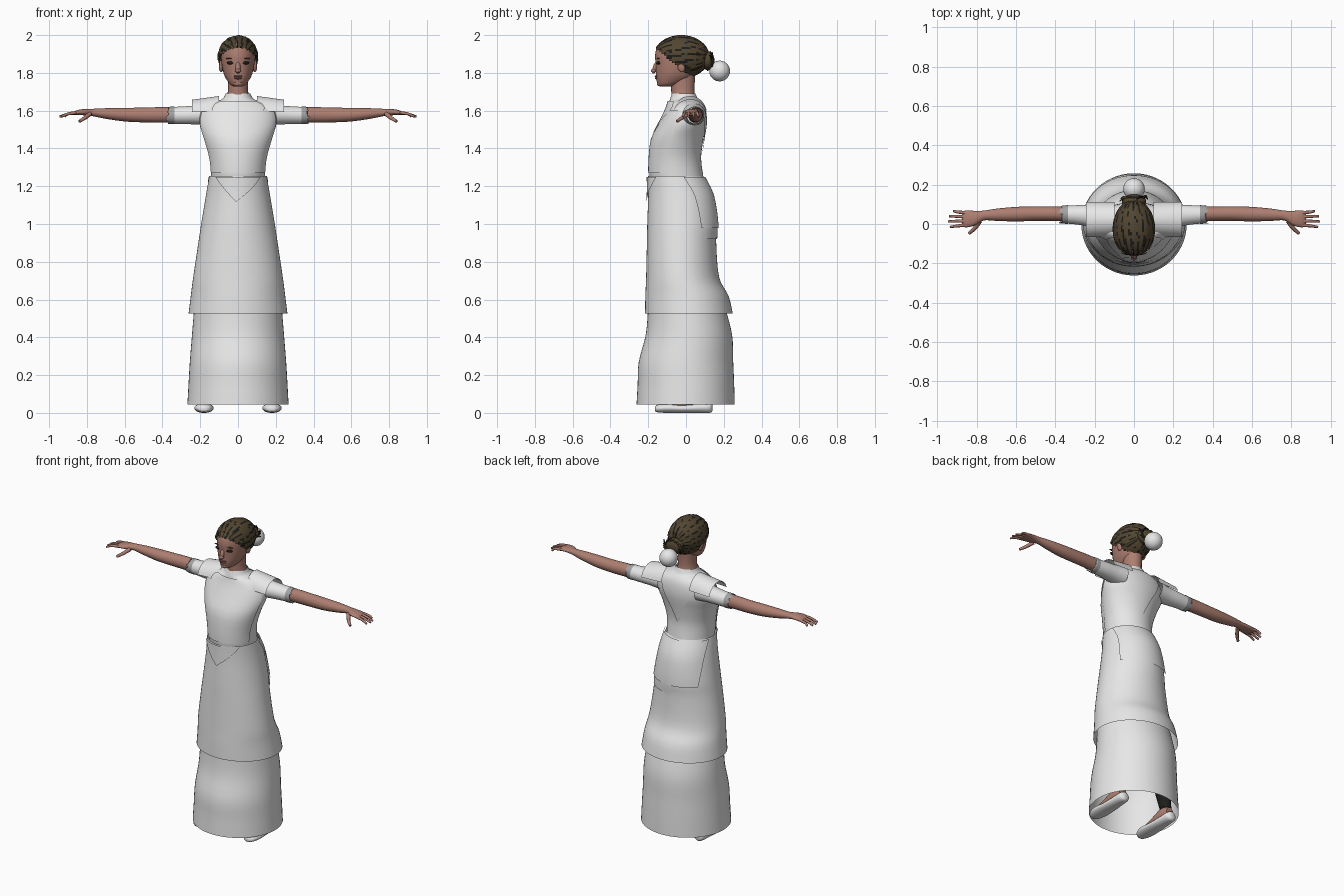
import bpy, bmesh, random
from math import sin, cos, pi, radians, atan2
from mathutils import Vector, Matrix

random.seed(4)
cube = bpy.data.objects.get("Cube")
if cube:
    bpy.data.objects.remove(cube, do_unlink=True)


def material(name, r, g, b):
    m = bpy.data.materials.new(name)
    m.use_nodes = True
    m.diffuse_color = (r, g, b, 1)
    node = m.node_tree.nodes["Principled BSDF"]
    node.inputs["Base Color"].default_value = (r, g, b, 1)
    node.inputs["Roughness"].default_value = 0.8
    return m


WHITE = material("white cloth", .8, .8, .8)
LACE = material("grey lace", .36, .36, .36)
SKIN = material("skin", .42, .21, .165)
LIP = material("lips", .26, .11, .095)
HAIR = material("brown hair", .085, .06, .03)
BLACK = material("black", .012, .012, .011)


def finish(name, bm, *mats, angle=45):
    bmesh.ops.recalc_face_normals(bm, faces=bm.faces)
    me = bpy.data.meshes.new(name)
    bm.to_mesh(me)
    bm.free()
    for m in mats:
        me.materials.append(m)
    ob = bpy.data.objects.new(name, me)
    bpy.context.collection.objects.link(ob)
    bpy.ops.object.select_all(action='DESELECT')
    ob.select_set(True)
    bpy.context.view_layer.objects.active = ob
    bpy.ops.object.shade_smooth_by_angle(angle=radians(angle))
    return ob


def dense(rings, steps=4):
    """Smooth curve through the rings."""
    out = []
    for i in range(len(rings) - 1):
        p0, p1, p2 = rings[max(i - 1, 0)], rings[i], rings[i + 1]
        p3 = rings[min(i + 2, len(rings) - 1)]
        for k in range(steps):
            u = k / steps
            out.append(tuple(b + .5 * u * (c - a + u * (2*a - 5*b + 4*c - d + u * (3*(b - c) + d - a)))
                             for a, b, c, d in zip(p0, p1, p2, p3)))
    return out + [rings[-1]]


def grid_bm(rows, closed=False, caps=False):
    bm = bmesh.new()
    vs = [[bm.verts.new(p) for p in row] for row in rows]
    n = len(vs[0])
    for a, b in zip(vs, vs[1:]):
        for j in range(n if closed else n - 1):
            k = (j + 1) % n
            bm.faces.new((a[j], a[k], b[k], b[j]))
    if caps:
        bm.faces.new(vs[0])
        bm.faces.new(vs[-1])
    return bm


def ring_point(ring, a, off=0, axis='z'):
    t, ca, cb, ra, rb = ring
    p, q = ca + (ra + off) * cos(a), cb + (rb + off) * sin(a)
    return {'z': (p, q, t), 'x': (t, p, q), 'y': (p, t, q)}[axis]


def loft(name, rings, mat, axis='z', n=40, caps=False):
    rows = [[ring_point(r, 2 * pi * j / n, 0, axis) for j in range(n)] for r in dense(rings)]
    return finish(name, grid_bm(rows, True, caps), mat)


def body(*rows):
    """Rows of height, half width, front and back."""
    return [(z, 0, (f + b) / 2, w, (b - f) / 2) for z, w, f, b in rows]


def panel(name, rings, rows, off, n=20):
    """Cloth layer over a loft; rows hold height, start and end angle."""
    line = sorted(dense(rings))
    pts = []
    for z, a0, a1 in dense(rows, 5):
        for lo, hi in zip(line, line[1:]):
            if lo[0] <= z <= hi[0]:
                break
        u = (z - lo[0]) / (hi[0] - lo[0])
        ring = [a + (b - a) * u for a, b in zip(lo, hi)]
        pts.append([ring_point(ring, radians(a0 + (a1 - a0) * j / n), off) for j in range(n + 1)])
    return finish(name, grid_bm(pts), WHITE)


def blob(name, centre, size, mat, turn=0):
    bm = bmesh.new()
    m = Matrix.Translation(centre) @ Matrix.Rotation(turn, 4, 'X') @ Matrix.Diagonal((*size, 1))
    bmesh.ops.create_uvsphere(bm, u_segments=24, v_segments=14, radius=1, matrix=m)
    return finish(name, bm, mat)


def tube(name, points, radius, mat, tip=.6):
    """Tapering round limb through points."""
    cu = bpy.data.curves.new(name, 'CURVE')
    cu.dimensions, cu.bevel_depth, cu.bevel_resolution = '3D', radius, 2
    cu.use_fill_caps = True
    sp = cu.splines.new('POLY')
    path = dense(points)
    sp.points.add(len(path) - 1)
    for i, (p, q) in enumerate(zip(sp.points, path)):
        p.co = (*q, 1)
        p.radius = 1 + (tip - 1) * i / (len(path) - 1)
    sp.use_smooth = True
    cu.materials.append(mat)
    ob = bpy.data.objects.new(name, cu)
    bpy.context.collection.objects.link(ob)


# Skirts
OVER = body((1.255, .152, -.2, .09), (1.15, .17, -.2, .14), (1, .195, -.205, .163), (.9, .21, -.207, .16),
            (.72, .237, -.211, .175), (.62, .25, -.215, .225), (.525, .262, -.217, .248))
UNDER = body((.58, .23, -.2, .2), (.42, .243, -.212, .243), (.27, .255, -.25, .25),
             (.15, .262, -.256, .255), (.045, .268, -.262, .258))
loft("overskirt", OVER, WHITE, n=56)
loft("underskirt", UNDER, WHITE, n=56)

# Bodice and its cloth layers
BODICE = body((1.69, .066, -.075, .05), (1.66, .085, -.085, .065), (1.64, .15, -.09, .085),
              (1.6, .195, -.105, .1), (1.53, .203, -.14, .105), (1.45, .178, -.18, .092),
              (1.35, .15, -.192, .08), (1.25, .142, -.192, .092), (1.2, .142, -.17, .1))
loft("bodice", BODICE, WHITE, n=48)
panel("bodice_front", BODICE, [(1.6, 200, 340), (1.45, 192, 348), (1.27, 195, 345)], .006)
panel("yoke_front", BODICE, [(1.65, 222, 318), (1.6, 228, 312), (1.47, 251, 252)], .01)
panel("yoke_back", BODICE, [(1.65, 48, 132), (1.55, 62, 118), (1.36, 89, 91)], .006)
panel("bodice_point", OVER, [(1.25, 222, 318), (1.2, 240, 300), (1.12, 266, 268)], .008)
panel("peplum", OVER, [(1.25, 15, 165), (1.15, 25, 155), (.98, 32, 140)], .009)
panel("peplum_tail", OVER, [(1.1, 35, 95), (.92, 38, 92)], .005)

# Neck and head
loft("neck", body((1.64, .075, -.07, .06), (1.7, .054, -.078, .045), (1.8, .055, -.08, .05)), SKIN, n=24)
loft("head", body((1.727, .022, -.135, -.075), (1.74, .043, -.15, -.03), (1.77, .064, -.158, .03),
                  (1.8, .077, -.159, .055), (1.85, .087, -.161, .075), (1.9, .089, -.163, .085),
                  (1.95, .075, -.145, .07), (1.985, .03, -.09, .02)), SKIN, n=36, caps=True)
blob("nose", (0, -.163, 1.828), (.013, .013, .034), SKIN, -.32)
blob("nose_tip", (0, -.171, 1.812), (.016, .014, .011), SKIN)
blob("upper_lip", (0, -.157, 1.782), (.025, .009, .005), LIP)
blob("lower_lip", (0, -.156, 1.772), (.02, .009, .006), LIP)
blob("chin", (0, -.137, 1.744), (.026, .018, .015), SKIN)

# Swept-back hair, with dark locks running from brow to bun
bm = bmesh.new()
bmesh.ops.create_uvsphere(bm, u_segments=64, v_segments=28, radius=1, matrix=Matrix.Rotation(pi / 2, 4, 'X'))
locks = [random.uniform(-.012, .022) for _ in range(64)]
for v in bm.verts:
    lock = locks[int((atan2(v.co.x, v.co.z) + pi) / (2 * pi) * 64 + .5) % 64]
    v.co *= 1 + lock
    v.co = Vector((v.co.x * .107, v.co.y * .147 - .025, v.co.z * .114 + 1.884))
low = [f for f in bm.faces if f.calc_center_median().z < 1.925 - (f.calc_center_median().y + .15) * .85]
bmesh.ops.delete(bm, geom=low, context='FACES')
for f in bm.faces:
    c = f.calc_center_median()
    wave = sin(19 * atan2(c.x, c.z - 1.88) + 25 * c.y)
    f.material_index = int(wave + random.uniform(-.7, .7) > (.3 if c.y < -.07 else .85))
finish("hair", bm, HAIR, BLACK, angle=30)
blob("bun", (0, .115, 1.865), (.062, .036, .05), HAIR)
for i in range(22):
    a = 2 * pi * i / 22
    r = random.uniform(.05, .082)
    tube("bun_lock", [(.02 * cos(a), .09, 1.87 + .02 * sin(a)),
                      (.05 * cos(a), .135, 1.868 + .035 * sin(a)),
                      (r * cos(a + .5), .125 + random.uniform(-.02, .02), 1.865 + .75 * r * sin(a + .5))],
         .009, random.choice((HAIR, HAIR, BLACK)), .3)
blob("hair_ball", (0, .178, 1.81), (.055, .055, .055), WHITE)

for s, side in ((1, "left"), (-1, "right")):
    # Face sides
    blob(side + "_eye", (s * .038, -.145, 1.853), (.022, .012, .009), BLACK)
    blob(side + "_eyebrow", (s * .04, -.146, 1.876), (.025, .009, .003), HAIR)
    blob(side + "_ear", (s * .089, -.025, 1.835), (.012, .02, .032), SKIN, .2)

    # Sleeve with a torn lace cuff
    sleeve = [(.13, .035, 1.58, .07, .06), (.2, .04, 1.578, .058, .052), (.28, .046, 1.576, .05, .047),
              (.36, .048, 1.575, .044, .044)]
    flip = lambda rings: [(s * r[0], *r[1:]) for r in rings]
    loft(side + "_sleeve", flip(sleeve), WHITE, 'x', 28)
    cuff = loft(side + "_cuff", flip([(.335, .048, 1.575, .048, .047), (.375, .048, 1.575, .045, .045)]),
                LACE, 'x', 28)
    for v in cuff.data.vertices:
        if abs(v.co.x) > .37:
            v.co.x += s * random.uniform(-.03, .01)

    # Shoulder cap arching over the sleeve
    rows = []
    for k in range(7):
        x = .1 + .024 * k
        rows.append([(s * x, .022 + .092 * cos(a), 1.57 + (.108 - .02 * k / 6) * sin(a))
                     for a in [radians(15 + 10 * j) for j in range(16)]])
    finish(side + "_shoulder_cap", grid_bm(rows), WHITE)

    # Arm and palm
    loft(side + "_arm", flip([(.3, .05, 1.576, .039, .04), (.4, .052, 1.578, .037, .041),
                              (.5, .053, 1.577, .037, .039), (.6, .05, 1.579, .037, .036),
                              (.7, .047, 1.585, .031, .028), (.765, .043, 1.59, .025, .02),
                              (.81, .03, 1.592, .037, .017), (.85, .026, 1.59, .043, .013),
                              (.875, .026, 1.584, .038, .007)]), SKIN, 'x', 24, True)
    # Fingers and thumb
    for name, y0, y1, reach in (("little", .057, .066, .918), ("ring", .037, .04, .94),
                                ("middle", .016, .013, .945), ("index", -.005, -.015, .935)):
        tube(side + "_" + name + "_finger",
             [(s * .855, y0, 1.589), (s * .9, (y0 + y1) / 2, 1.583), (s * reach, y1, 1.568)], .0095, SKIN)
    tube(side + "_thumb", [(s * .785, .015, 1.583), (s * .81, -.022, 1.562), (s * .84, -.048, 1.543)], .013, SKIN)

    # Leg, foot and shoe
    x = s * .18
    loft(side + "_stocking", [(.95, s * .09, 0, .075, .08), (.5, s * .13, .02, .055, .06),
                              (.3, s * .16, .05, .048, .055), (.1, x, .075, .033, .037)], BLACK, n=20)
    loft(side + "_foot", [(-.1, x, .035, .035, .018), (-.02, x, .05, .037, .028), (.06, x, .068, .036, .045),
                          (.115, x, .055, .027, .04)], SKIN, 'y', 20, True)
    loft(side + "_shoe", [(-.165, x, .02, .012, .01), (-.15, x, .023, .035, .02), (-.1, x, .026, .051, .026),
                          (-.02, x, .023, .048, .023), (.07, x, .027, .041, .027), (.125, x, .03, .034, .03),
                          (.14, x, .03, .015, .02)], WHITE, 'y', 24, True)
